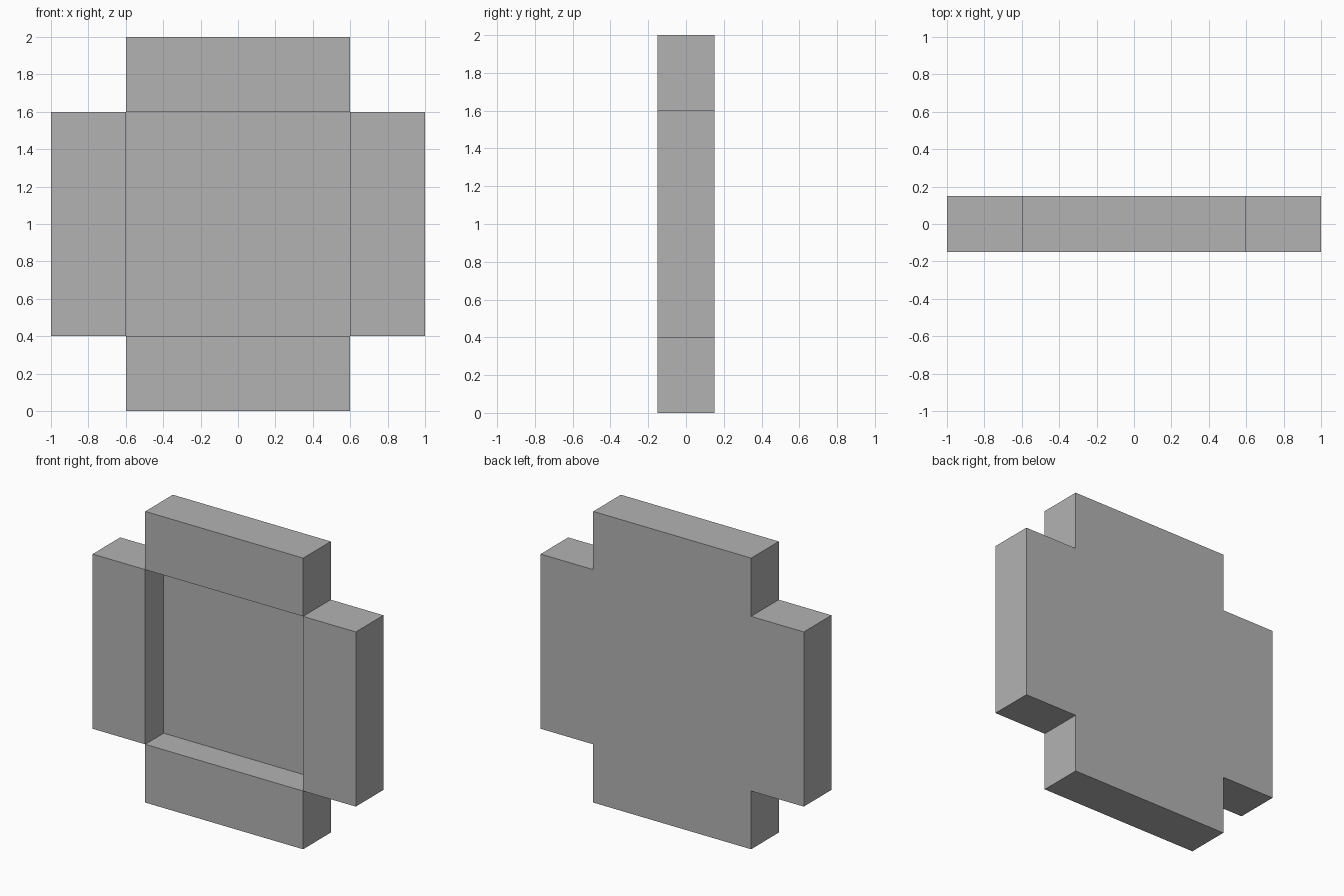
import bpy
import bmesh
from mathutils import Matrix, Vector

cube = bpy.data.objects.get("Cube")
if cube:
    bpy.data.objects.remove(cube, do_unlink=True)

# Single matte grey
grey = bpy.data.materials.new("plain grey")
grey.use_nodes = True
GREY = (0.45, 0.45, 0.45, 1.0)
grey.diffuse_color = GREY
grey.node_tree.nodes["Principled BSDF"].inputs["Base Color"].default_value = GREY


def box(name, center, size):
    """Add a flat-shaded box with the given centre and full size."""
    bm = bmesh.new()
    bmesh.ops.create_cube(
        bm, size=1.0, matrix=Matrix.Diagonal(Vector(size)).to_4x4())
    mesh = bpy.data.meshes.new(name)
    bm.to_mesh(mesh)
    bm.free()
    mesh.materials.append(grey)
    obj = bpy.data.objects.new(name, mesh)
    obj.location = center
    bpy.context.collection.objects.link(obj)
    return obj


OPENING = 1.2     # side of the square recess
RIM = 0.4         # width of each surrounding block
DEPTH = 0.3       # full thickness
PANEL = 0.1       # thickness of the recessed back panel
MID_Z = 1.0
OFFSET = (OPENING + RIM) / 2

# Back panel, flush with the rear of the blocks
box("back_panel", (0, (DEPTH - PANEL) / 2, MID_Z), (OPENING, PANEL, OPENING))

# Four blocks around the recess, leaving the outer corners open
for name, side in (("left_block", 1), ("right_block", -1)):
    box(name, (side * OFFSET, 0, MID_Z), (RIM, DEPTH, OPENING))
for name, side in (("top_block", 1), ("bottom_block", -1)):
    box(name, (0, 0, MID_Z + side * OFFSET), (OPENING, DEPTH, RIM))
